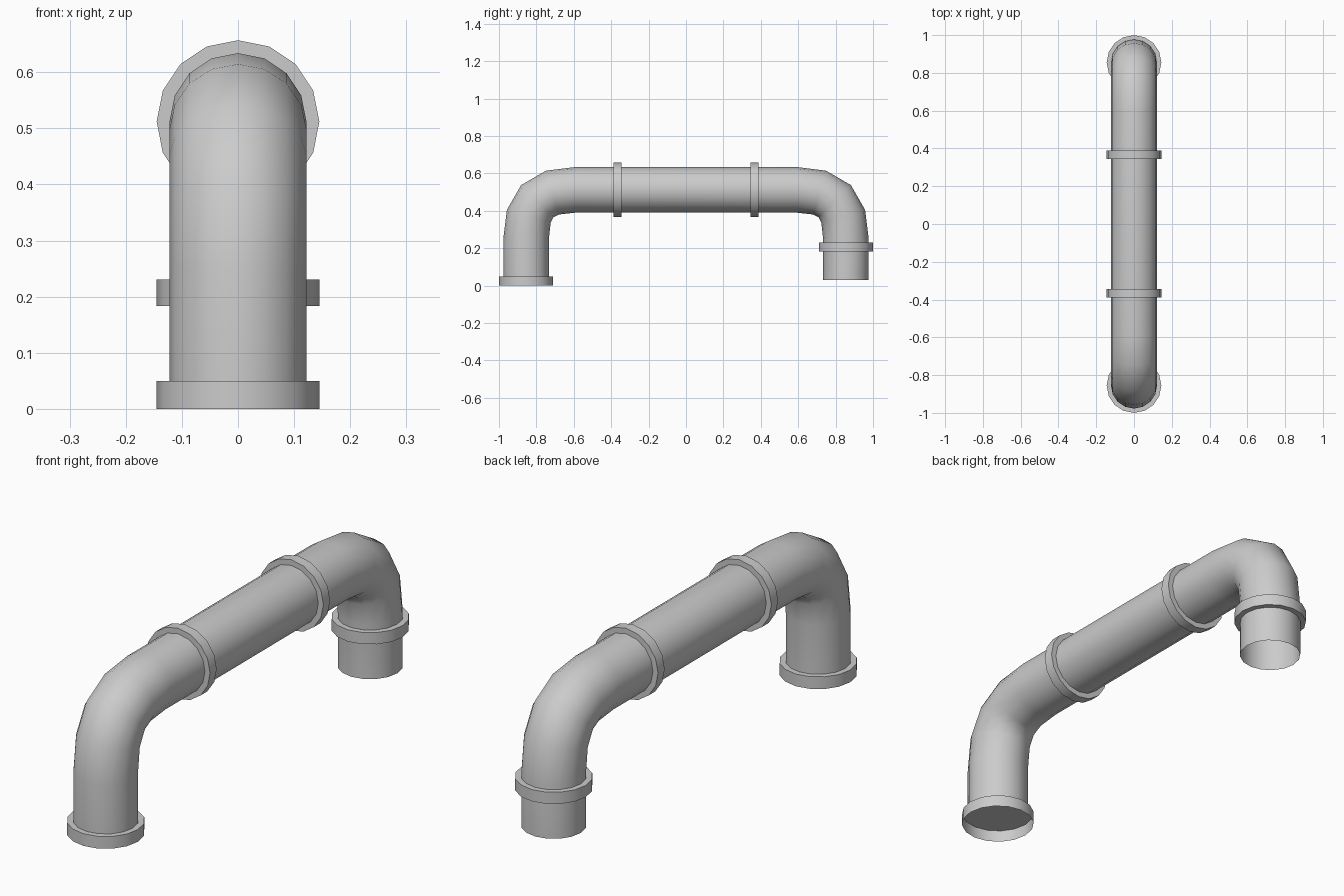
import bpy, bmesh, math
from mathutils import Vector, Matrix

if "Cube" in bpy.data.objects:
    bpy.data.objects.remove(bpy.data.objects["Cube"])

SIDES = 16
R, R_COLLAR = 0.122, 0.145
LEG_Y, AXIS_Z = 0.855, 0.512
BEND_Y, BEND_Z, HANDLE = 0.594, 0.25, 0.188
X = Vector((1, 0, 0))


def sweep(name, stations, cap_start=False):
    """Skin 16-sided rings; each station is (centre, tangent, radius)."""
    bm = bmesh.new()
    rings = []
    for centre, tangent, radius in stations:
        side = tangent.normalized().cross(X)
        rings.append([bm.verts.new(centre + radius * (math.cos(a) * X + math.sin(a) * side))
                      for a in (2 * math.pi * i / SIDES for i in range(SIDES))])
    for a, b in zip(rings, rings[1:]):
        for i in range(SIDES):
            j = (i + 1) % SIDES
            bm.faces.new((a[i], b[i], b[j], a[j]))
    if cap_start:
        bm.faces.new(rings[0])
    bmesh.ops.recalc_face_normals(bm, faces=bm.faces)
    mesh = bpy.data.meshes.new(name)
    bm.to_mesh(mesh)
    bm.free()
    obj = bpy.data.objects.new(name, mesh)
    bpy.context.collection.objects.link(obj)
    bpy.ops.object.select_all(action='DESELECT')
    obj.select_set(True)
    bpy.context.view_layer.objects.active = obj
    bpy.ops.object.shade_smooth_by_angle(angle=math.radians(40))
    return obj


def bend():
    """Bezier elbow from the front leg up into the horizontal run."""
    p = [Vector(v) for v in ((0, -LEG_Y, BEND_Z), (0, -LEG_Y, BEND_Z + HANDLE),
                             (0, -BEND_Y - HANDLE, AXIS_Z), (0, -BEND_Y, AXIS_Z))]
    out = []
    for k in range(5):
        t = k / 4
        u = 1 - t
        pos = u**3 * p[0] + 3 * u*u*t * p[1] + 3 * u*t*t * p[2] + t**3 * p[3]
        tan = u*u * (p[1] - p[0]) + 2 * u*t * (p[2] - p[1]) + t*t * (p[3] - p[2])
        out.append((pos, tan, R))
    return out


def collar(name, start, direction, length, open_start=False):
    """Raised ring around the pipe, running from start along direction."""
    d = Vector(direction)
    a, b = Vector(start), Vector(start) + d * length
    stations = [(a, d, R_COLLAR), (b, d, R_COLLAR), (b, d, R)]
    if not open_start:
        stations.insert(0, (a, d, R))
    return sweep(name, stations)


# Main pipe: front leg (closed inside its socket), two elbows, rear leg (open)
front = bend()
rear = [(Vector((0, -c.y, c.z)), Vector((0, t.y, -t.z)), r) for c, t, r in reversed(front)]
up = Vector((0, 0, 1))
sweep("pipe", [(Vector((0, -LEG_Y, 0.048)), up, R)] + front + rear
      + [(Vector((0, LEG_Y, 0.03)), -up, R)], cap_start=True)

# Collars on the run, on the rear leg, and the open socket at the front foot
collar("run_collar_front", (0, -0.388, AXIS_Z), (0, 1, 0), 0.043)
collar("run_collar_rear", (0, 0.345, AXIS_Z), (0, 1, 0), 0.043)
collar("rear_leg_collar", (0, LEG_Y, 0.183), (0, 0, 1), 0.048)
collar("front_foot_socket", (0, -LEG_Y, 0), (0, 0, 1), 0.05, open_start=True)
